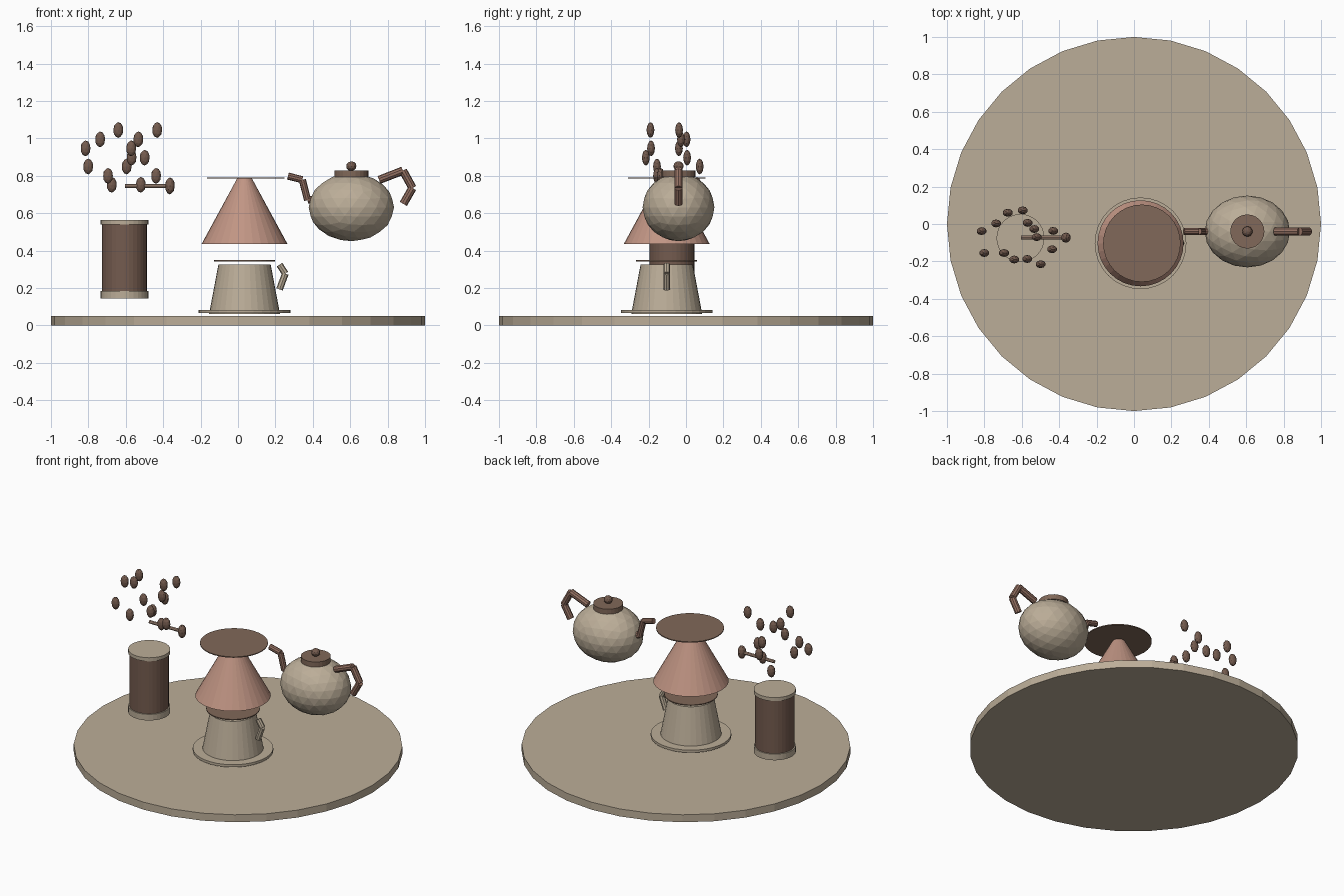
import bpy
import bmesh
from mathutils import Matrix, Vector

cube = bpy.data.objects.get("Cube")
if cube:
    bpy.data.objects.remove(cube, do_unlink=True)


def material(name, rgb):
    m = bpy.data.materials.new(name)
    m.use_nodes = True
    m.diffuse_color = (*rgb, 1)
    m.node_tree.nodes["Principled BSDF"].inputs["Base Color"].default_value = (*rgb, 1)
    return m


TAN = material("warm_tan", (0.50, 0.42, 0.315))
PINK = material("clay_pink", (0.53, 0.30, 0.23))
COFFEE = material("coffee_brown", (0.22, 0.14, 0.10))
DARK = material("dark_roast", (0.175, 0.105, 0.077))
CLAY = material("clay_brown", (0.29, 0.16, 0.12))
LIGHT_CLAY = material("light_clay", (0.42, 0.28, 0.21))


def finish(name, bm, mat):
    mesh = bpy.data.meshes.new(name)
    bm.to_mesh(mesh)
    bm.free()
    mesh.materials.append(mat)
    obj = bpy.data.objects.new(name, mesh)
    bpy.context.collection.objects.link(obj)
    return obj


def frustum(name, xy, z0, z1, r0, r1, mat, sides=32):
    """Upright capped cylinder or cone between two heights."""
    bm = bmesh.new()
    bmesh.ops.create_cone(bm, cap_ends=True, segments=sides, radius1=r0, radius2=r1,
                          depth=z1 - z0,
                          matrix=Matrix.Translation((*xy, (z0 + z1) / 2)))
    return finish(name, bm, mat)


def tube(name, y, points, r, mat, sides=10):
    """Straight tube pieces joining (x, z) points in the plane at y."""
    bm = bmesh.new()
    for (xa, za), (xb, zb) in zip(points, points[1:]):
        a, b = Vector((xa, y, za)), Vector((xb, y, zb))
        turn = (b - a).to_track_quat('Z', 'Y').to_matrix().to_4x4()
        bmesh.ops.create_cone(bm, cap_ends=True, segments=sides, radius1=r, radius2=r,
                              depth=(b - a).length,
                              matrix=Matrix.Translation((a + b) / 2) @ turn)
    return finish(name, bm, mat)


def ball(name, centre, size, mat, detail=2):
    """Faceted ellipsoid."""
    bm = bmesh.new()
    bmesh.ops.create_icosphere(bm, subdivisions=detail, radius=1,
                               matrix=Matrix.Translation(centre) @ Matrix.Diagonal((*size, 1)))
    return finish(name, bm, mat)


# Round table board
frustum("board", (0, 0), 0, 0.05, 1, 1, TAN)

# Cup on its saucer, with coffee and handle
CUP = (0.035, -0.103)
frustum("saucer", CUP, 0.066, 0.083, 0.245, 0.245, TAN)
frustum("cup", CUP, 0.06, 0.325, 0.19, 0.14, TAN)
frustum("coffee_surface", CUP, 0.343, 0.349, 0.163, 0.163, COFFEE)
tube("cup_handle", CUP[1], [(0.222, 0.325), (0.253, 0.277), (0.222, 0.193)], 0.018, TAN, 8)

# Dripper cone and filter disc floating above
frustum("dripper_cone", CUP, 0.435, 0.785, 0.23, 0.04, PINK)
frustum("filter_disc", (0.042, CUP[1]), 0.785, 0.791, 0.207, 0.207, COFFEE)

# Canister with two rims
JAR = (-0.607, -0.075)
frustum("canister_body", JAR, 0.18, 0.54, 0.12, 0.12, DARK)
frustum("canister_lid", JAR, 0.54, 0.564, 0.128, 0.128, TAN)
frustum("canister_base", JAR, 0.143, 0.184, 0.128, 0.128, TAN)

# Scoop
tube("scoop_stem", -0.073, [(-0.605, 0.746), (-0.364, 0.746)], 0.011, LIGHT_CLAY, 8)
ball("scoop_end", (-0.364, -0.073, 0.746), (0.026, 0.027, 0.045), DARK)

# Floating coffee beans
beans = [(-.64, -.19, 1.045), (-.432, -.037, 1.045), (-.737, .003, .995),
         (-.533, -.027, .995), (-.815, -.038, .947), (-.571, -.187, .947),
         (-.569, .006, .897), (-.499, -.215, .897), (-.801, -.155, .85),
         (-.595, .073, .85), (-.695, -.155, .8), (-.438, -.135, .8),
         (-.675, .06, .752), (-.52, -.07, .752)]
for i, spot in enumerate(beans):
    ball(f"bean_{i + 1}", spot, (0.027, 0.021, 0.042), DARK)

# Kettle with lid, knob, spout and handle
KX, KY = 0.606, -0.04
ball("kettle_body", (KX, KY, 0.632), (0.228, 0.192, 0.181), TAN, 3)
frustum("kettle_lid", (KX, KY), 0.795, 0.829, 0.091, 0.091, COFFEE, 24)
ball("kettle_knob", (KX, KY, 0.852), (0.028, 0.028, 0.026), DARK)
tube("kettle_spout", KY, [(0.405, 0.675), (0.372, 0.67), (0.344, 0.779), (0.267, 0.799)],
     0.019, CLAY)
tube("kettle_handle", KY, [(0.754, 0.778), (0.882, 0.828), (0.933, 0.735), (0.884, 0.65)],
     0.022, CLAY)
